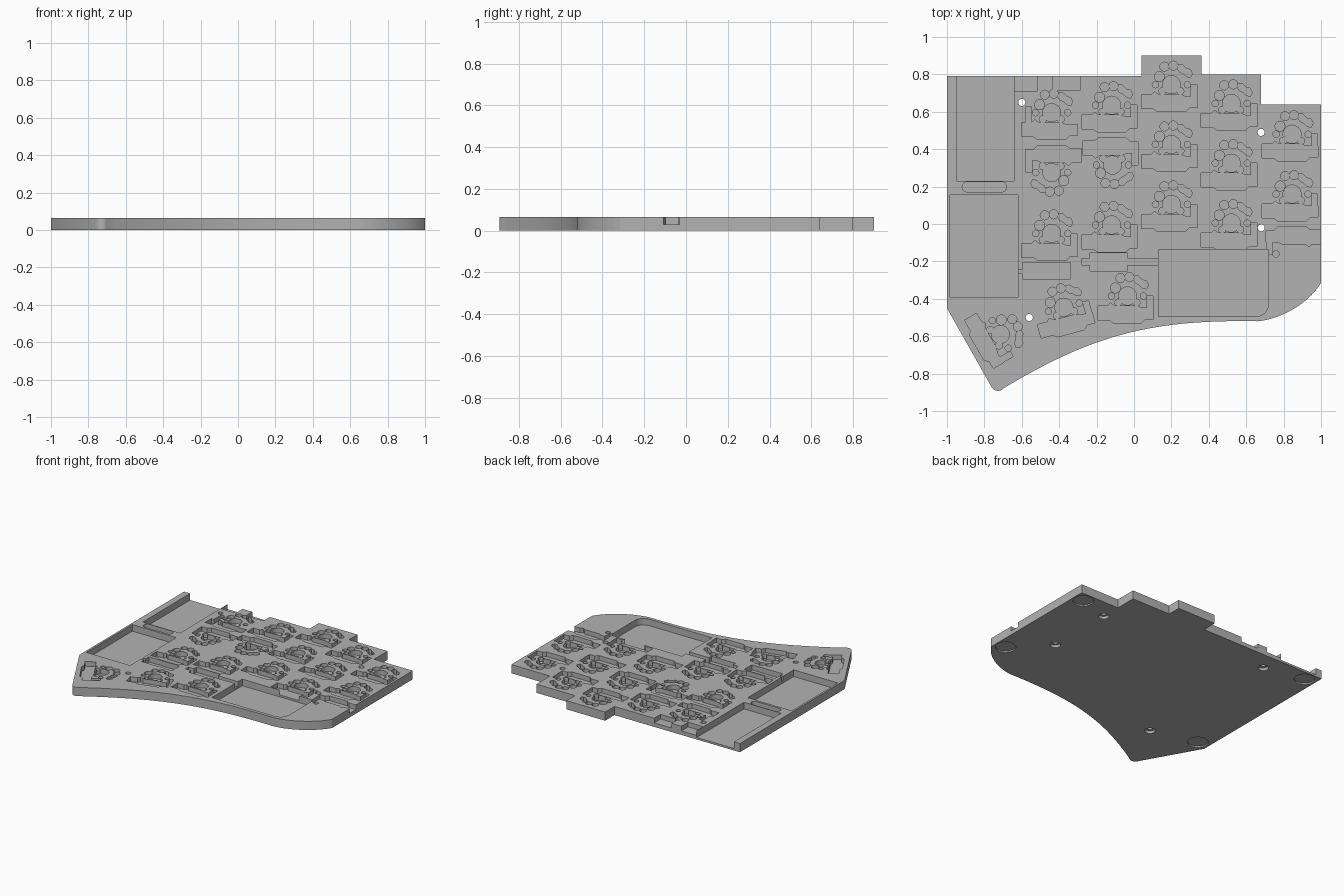
import bpy, bmesh, math
from mathutils import Vector, Matrix
from mathutils.geometry import interpolate_bezier

if "Cube" in bpy.data.objects:
    bpy.data.objects.remove(bpy.data.objects["Cube"], do_unlink=True)

TOP = 0.065
UNIT = 0.00535     # small grid used for the switch pocket details

grey = bpy.data.materials.new("plain_grey")
grey.use_nodes = True
grey.diffuse_color = (0.45, 0.45, 0.45, 1)
grey.node_tree.nodes["Principled BSDF"].inputs["Base Color"].default_value = (0.45, 0.45, 0.45, 1)


def prism(bm, points, low, high):
    """Extrude a closed outline between two heights."""
    face = bm.faces.new([bm.verts.new((p[0], p[1], low)) for p in points])
    face.normal_update()
    if face.normal.z > 0:
        face.normal_flip()
    new = bmesh.ops.extrude_face_region(bm, geom=[face], use_keep_orig=True)["geom"]
    for v in new:
        if isinstance(v, bmesh.types.BMVert):
            v.co.z = high


def rect(x0, x1, y0, y1):
    return [(x0, y0), (x1, y0), (x1, y1), (x0, y1)]


def circle(x, y, r, n=20):
    return [(x + r * math.cos(math.tau * i / n), y + r * math.sin(math.tau * i / n)) for i in range(n)]


def arc(x, y, r, start, end, n=8):
    angles = [math.radians(start + (end - start) * i / n) for i in range(n + 1)]
    return [(x + r * math.cos(a), y + r * math.sin(a)) for a in angles]


def bezier(a, b, c, d, n):
    return [p[:] for p in interpolate_bezier(*[Vector(p) for p in (a, b, c, d)], n)]


def make(name, bm):
    bmesh.ops.recalc_face_normals(bm, faces=bm.faces)
    mesh = bpy.data.meshes.new(name)
    bm.to_mesh(mesh)
    bm.free()
    obj = bpy.data.objects.new(name, mesh)
    bpy.context.collection.objects.link(obj)
    mesh.materials.append(grey)
    return obj


# Case outline: stepped back, swept front edge and rounded thumb corner
outline = [(-1, 0.79), (-1, -0.45)]
outline += arc(-0.727, -0.852, 0.04, 210, 300)
outline += bezier((-0.70, -0.88), (-0.22, -0.59), (0.1, -0.51), (0.66, -0.52), 32)
outline += bezier((0.66, -0.52), (0.78, -0.51), (0.93, -0.43), (1, -0.315), 16)[1:]
outline += [(1, 0.64), (0.68, 0.64), (0.68, 0.8), (0.36, 0.8),
            (0.36, 0.9), (0.04, 0.9), (0.04, 0.79)]
bm = bmesh.new()
prism(bm, outline, 0, TOP)
case = make("keyboard_case", bm)

# Switch pockets: socket, diode tab, centre post, pins and a curved lead slot
SOCKET = [(-30, -10), (-20, -10), (-17, -7), (-13, -10), (10, -10), (14, -12), (26, -12),
          (26, -23), (18, -23), (14, -27), (-14, -27), (-18, -24), (-30, -24)]
PINS = [(-7, 18, 4.5), (2, 19, 4.5), (-12, 8, 5), (-16, 0, 3.2), (16, 0, 3.2),
        (-9, -6.5, 3.5), (9, -6.5, 3.5)]
LEAD = [(7, 20), (11, 20), (15, 16), (19, 15), (21, 11), (19, 7), (15, 8),
        (12, 11), (8, 13), (6, 16)]


def switch(bm, x, y, turn=0, flip=1, tab=1):
    place = Matrix.Translation((x, y, 0)) @ Matrix.Rotation(math.radians(turn), 4, 'Z')

    def cut(points, floor):
        moved = [place @ Vector((p[0] * UNIT, p[1] * UNIT * flip, 0)) for p in points]
        prism(bm, moved, floor, TOP + 0.02)

    cut(SOCKET, 0.03)
    cut(rect(19.5, 25.5, -20, 0) if tab > 0 else rect(-26, -20, -18, 6), 0.0305)
    cut(circle(0, 0, 9, 32), 0.029)
    cut(LEAD, 0.0315)
    for i, (px, py, r) in enumerate(PINS):
        cut(circle(px, py, r, 16), 0.032 + i * 0.0002)


keys = bmesh.new()
switch(keys, -0.44, 0.595, tab=-1)
switch(keys, -0.44, 0.275, turn=180)
switch(keys, -0.44, -0.05)
switch(keys, -0.12, 0.635)
switch(keys, -0.115, 0.315, flip=-1)
switch(keys, -0.12, -0.005)
for row in range(3):
    switch(keys, 0.2, 0.745 - 0.32 * row)
    switch(keys, 0.52, 0.645 - 0.32 * row)
for row in range(2):
    switch(keys, 0.845, 0.48 - 0.32 * row)
switch(keys, 0.845, -0.16, turn=180)
switch(keys, -0.035, -0.385)
switch(keys, -0.375, -0.445, turn=15)
switch(keys, -0.715, -0.59, turn=-60)

# Component bays: battery, controller, touch pad, cable slot and connectors
bays = bmesh.new()
prism(bays, rect(-0.95, -0.642, 0.23, 0.85), 0.015, 0.1)
prism(bays, rect(-0.985, -0.62, -0.39, 0.155), 0.0152, 0.1)
prism(bays, arc(-0.892, 0.198, 0.027, 90, 270) + arc(-0.708, 0.198, 0.027, -90, 90), 0.025, 0.1)
prism(bays, [(0.13, -0.135), (0.13, -0.495)] + arc(0.65, -0.425, 0.07, -90, 0) + [(0.72, -0.135)], 0.0155, 0.1)
prism(bays, rect(-0.64, -0.515, 0.71, 0.85), 0.03, 0.1)
prism(bays, rect(-0.435, -0.29, 0.715, 0.85), 0.0305, 0.1)
prism(bays, rect(-0.235, -0.035, -0.25, -0.155), 0.025, 0.1)
prism(bays, rect(-0.28, 0.15, -0.22, -0.185), 0.0255, 0.1)
prism(bays, rect(-0.595, -0.39, -0.295, -0.205), 0.0258, 0.1)
prism(bays, rect(-0.391, -0.34, -0.295, -0.205), 0.0262, 0.1)
prism(bays, rect(-0.64, -0.58, -0.265, -0.245), 0.0265, 0.1)

# Through screw holes with counterbores, and shallow recesses for the feet
under = bmesh.new()
holes = bmesh.new()
for x, y in [(-0.6, 0.65), (0.68, 0.49), (0.68, -0.02), (-0.56, -0.5)]:
    prism(holes, circle(x, y, 0.019), -0.05, 0.1)
    prism(under, circle(x, y, 0.036, 28), -0.05, 0.02)
for x, y in [(0.92, 0.56), (0.92, -0.26), (-0.915, 0.71), (-0.91, -0.41)]:
    prism(under, circle(x, y, 0.07, 40), -0.05, 0.01)

# Cut everything out of the case
cutters = [make("bay_cutter", bays), make("switch_cutter", keys),
           make("underside_cutter", under), make("screw_cutter", holes)]
for cutter in cutters:
    cutter.hide_render = True
    mod = case.modifiers.new(cutter.name, 'BOOLEAN')
    mod.object = cutter
    mod.operation = 'DIFFERENCE'
    mod.solver = 'EXACT'
    mod.use_self = True
result = bpy.data.meshes.new_from_object(
    case.evaluated_get(bpy.context.evaluated_depsgraph_get()))
case.modifiers.clear()
case.data = result
result.name = "keyboard_case"
for cutter in cutters:
    bpy.data.objects.remove(cutter, do_unlink=True)

bpy.ops.object.select_all(action='DESELECT')
case.select_set(True)
bpy.context.view_layer.objects.active = case
bpy.ops.object.shade_smooth_by_angle(angle=math.radians(30))
